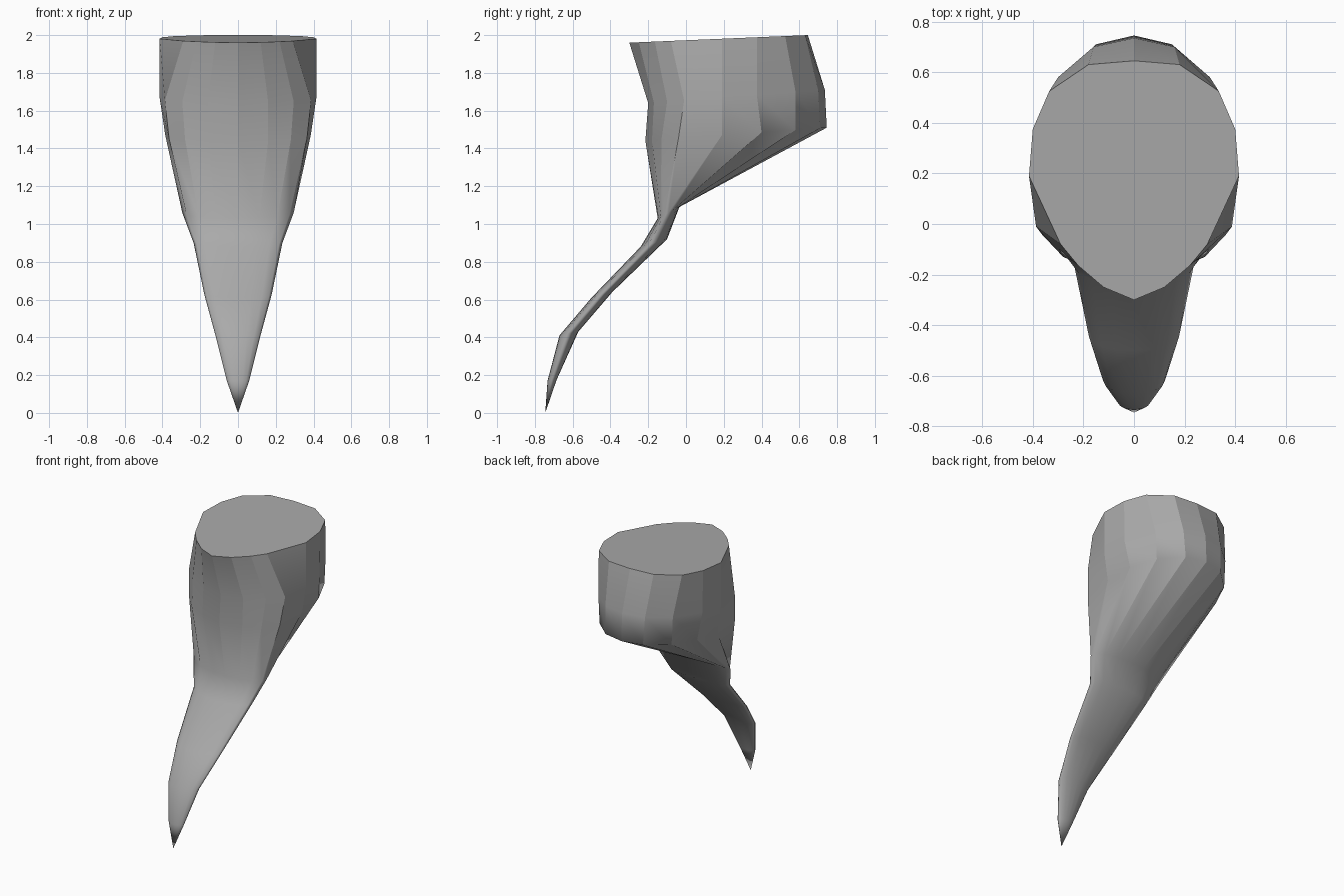
import bpy, bmesh, math

if "Cube" in bpy.data.objects:
    bpy.data.objects.remove(bpy.data.objects["Cube"])

HALF = 8  # segments from the front seam to the back seam


def egg_ring(half, z_front, z_back):
    """Tilted egg-shaped ring from a half outline, mirrored in x."""
    y0, y1 = half[0][1], half[-1][1]
    right = [(x, y, z_front + (z_back - z_front) * (y - y0) / (y1 - y0)) for x, y in half]
    return right + [(-x, y, z) for x, y, z in right[-2:0:-1]]


def blade_ring(width, front, back):
    """Thin elliptical ring between a front and a back (y, z) point."""
    ring = []
    for i in range(HALF * 2):
        a = math.pi * i / HALF
        t = (1 - math.cos(a)) / 2
        ring.append((width * math.sin(a),
                     front[0] + (back[0] - front[0]) * t,
                     front[1] + (back[1] - front[1]) * t))
    return ring


rings = [
    # thick upper body
    egg_ring([(0, -.30), (.12, -.25), (.22, -.165), (.29, -.08), (.415, .19),
              (.40, .375), (.335, .525), (.18, .63), (0, .645)], 1.96, 2.0),
    egg_ring([(0, -.20), (.16, -.17), (.295, -.10), (.387, -.01), (.415, .19),
              (.395, .375), (.30, .58), (.16, .70), (0, .735)], 1.64, 1.71),
    egg_ring([(0, -.215), (.16, -.18), (.28, -.13), (.365, -.04), (.385, .19),
              (.37, .40), (.29, .58), (.15, .71), (0, .745)], 1.44, 1.51),
    # neck and curved blade
    blade_ring(.295, (-.15, 1.03), (-.035, 1.09)),
    blade_ring(.235, (-.24, .88), (-.10, .92)),
    blade_ring(.178, (-.50, .61), (-.39, .64)),
    blade_ring(.122, (-.67, .41), (-.57, .43)),
    blade_ring(.06, (-.733, .17), (-.685, .175)),
]

bm = bmesh.new()
loops = [[bm.verts.new(p) for p in ring] for ring in rings]
n = HALF * 2
for upper, lower in zip(loops, loops[1:]):
    for i in range(n):
        j = (i + 1) % n
        bm.faces.new((upper[i], lower[i], lower[j], upper[j]))

# pointed tip and flat cap
tip = bm.verts.new((0, -.745, 0))
for i in range(n):
    bm.faces.new((loops[-1][i], tip, loops[-1][(i + 1) % n]))
cap = bm.faces.new(loops[0])
bmesh.ops.recalc_face_normals(bm, faces=bm.faces)

# lengthwise edges and the cap rim stay sharp, the bends are smooth
for f in bm.faces:
    f.smooth = f is not cap
for e in bm.edges:
    e.smooth = True
for upper, lower in zip(loops[:3], loops[1:4]):
    for i in range(n):
        bm.edges.get((upper[i], lower[i])).smooth = False
for e in cap.edges:
    e.smooth = False

mesh = bpy.data.meshes.new("curved_spike")
bm.to_mesh(mesh)
bm.free()
spike = bpy.data.objects.new("curved_spike", mesh)
bpy.context.collection.objects.link(spike)

grey = bpy.data.materials.new("grey")
grey.diffuse_color = (.4, .4, .4, 1)
grey.use_nodes = True
grey.node_tree.nodes["Principled BSDF"].inputs["Base Color"].default_value = grey.diffuse_color
mesh.materials.append(grey)
